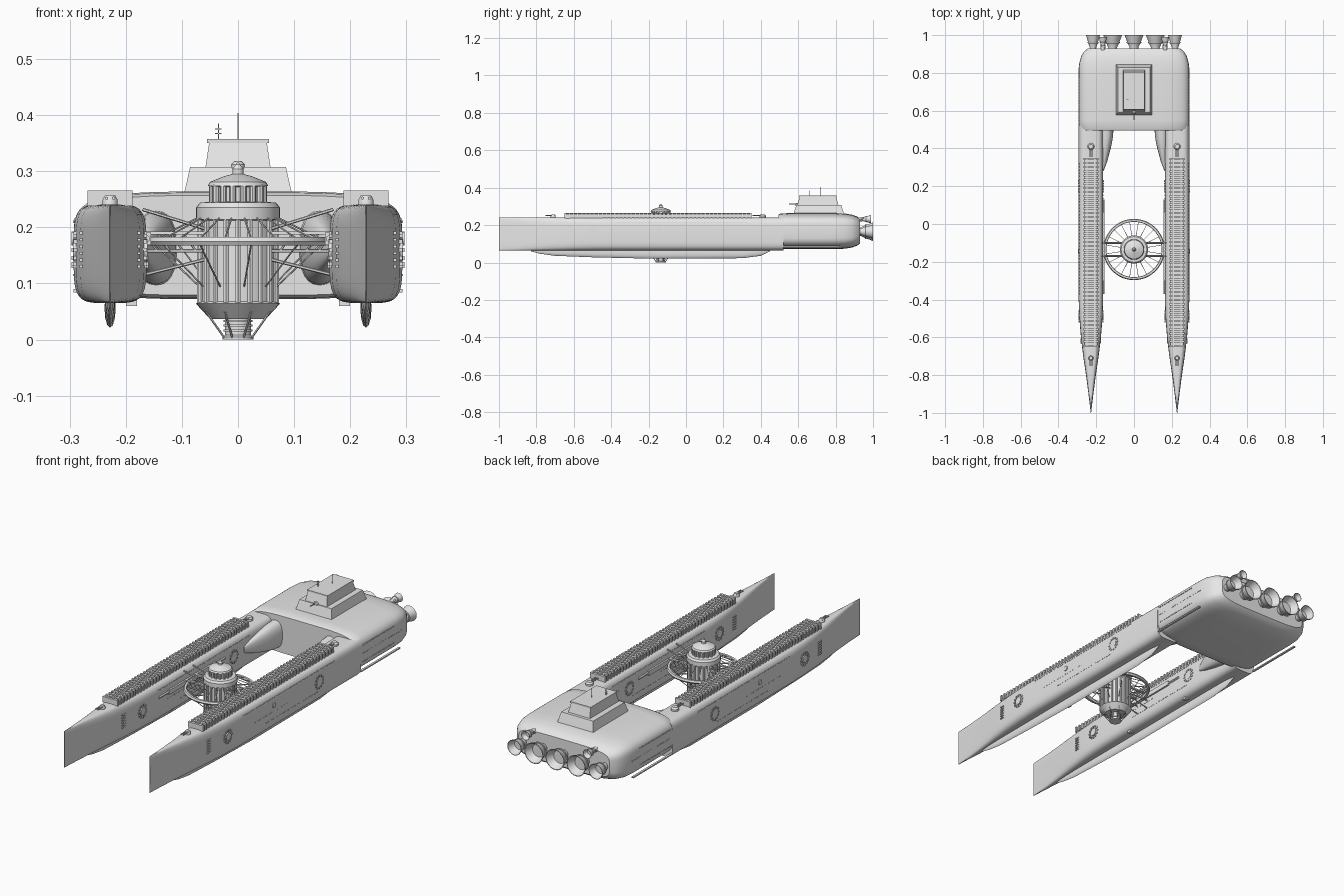
import bpy, bmesh, math
from mathutils import Vector, Matrix

cube = bpy.data.objects.get("Cube")
if cube:
    bpy.data.objects.remove(cube, do_unlink=True)

grey = bpy.data.materials.new("hull grey")
grey.use_nodes = True
grey.diffuse_color = (0.8, 0.8, 0.8, 1)
grey.node_tree.nodes["Principled BSDF"].inputs["Base Color"].default_value = grey.diffuse_color
parts = []
SIDES = (-1, 1)
HULL_X = 0.228
HUB_Y = -0.135


def finish(name, bm):
    bmesh.ops.recalc_face_normals(bm, faces=bm.faces)
    mesh = bpy.data.meshes.new(name)
    bm.to_mesh(mesh)
    bm.free()
    mesh.materials.append(grey)
    ob = bpy.data.objects.new(name, mesh)
    bpy.context.collection.objects.link(ob)
    parts.append(ob)
    return ob


def box(bm, centre, size, top=1.0):
    """Box by centre and size; top scales its upper face."""
    vs = bmesh.ops.create_cube(bm, size=1)["verts"]
    for v in vs:
        k = top if v.co.z > 0 else 1
        v.co = Vector(centre) + Vector((v.co.x * size[0] * k, v.co.y * size[1] * k, v.co.z * size[2]))


def rod(bm, a, b, r, r2=None, sides=6):
    a, b = Vector(a), Vector(b)
    d = b - a
    m = Matrix.Translation((a + b) / 2) @ d.to_track_quat('Z', 'Y').to_matrix().to_4x4()
    bmesh.ops.create_cone(bm, cap_ends=True, segments=sides, radius1=r,
                          radius2=r if r2 is None else r2, depth=d.length, matrix=m)


def loft(bm, rings):
    loops = [[bm.verts.new(p) for p in ring] for ring in rings]
    n = len(loops[0])
    for a, b in zip(loops, loops[1:]):
        for i in range(n):
            bm.faces.new((a[i], a[(i + 1) % n], b[(i + 1) % n], b[i]))
    bm.faces.new(loops[0])
    bm.faces.new(loops[-1])


def section(x, y, z, hw, hh, power, n=40):
    """Superellipse ring across the ship at station y."""
    pts = []
    for i in range(n):
        c, s = math.cos(math.tau * i / n), math.sin(math.tau * i / n)
        pts.append((x + hw * math.copysign(abs(c) ** (2 / power), c), y,
                    z + hh * math.copysign(abs(s) ** (2 / power), s)))
    return pts


def lathe(bm, profile, origin, axis='Z', n=24):
    """Turn (radius, height) pairs about a z or y axis."""
    rings = []
    for r, h in profile:
        ring = []
        for i in range(n):
            c, s = r * math.cos(math.tau * i / n), r * math.sin(math.tau * i / n)
            ring.append(Vector(origin) + Vector((c, s, h) if axis == 'Z' else (c, h, s)))
        rings.append(ring)
    loft(bm, rings)


# Twin hulls with knife bows, and the slim keels beneath them
HULL = [(-1, .001), (-.9, .013), (-.8, .026), (-.7, .041), (-.6, .053),
        (-.5, .061), (-.4, .065), (.52, .065)]
KEEL = [(-.83, .001, .06), (-.78, .006, .047), (-.7, .008, .036), (-.5, .009, .028),
        (-.2, .01, .021), (.3, .01, .023), (.4, .008, .036), (.45, .002, .06)]
for s, side in zip(SIDES, ("right", "left")):
    bm = bmesh.new()
    loft(bm, [section(s * HULL_X, y, .153, w, .088, 4.5) for y, w in HULL])
    finish(side + "_hull", bm)
    bm = bmesh.new()
    loft(bm, [section(s * HULL_X, y, (z + .09) / 2, w, (.09 - z) / 2, 2, 12) for y, w, z in KEEL])
    finish(side + "_keel", bm)

    # Slatted deck rail
    bm = bmesh.new()
    box(bm, (s * HULL_X, -.15, .243), (.07, .99, .03))
    for i in range(46):
        box(bm, (s * HULL_X, -.645 + i * .022, .252), (.08, .011, .028))
    for x in (-.02, .02):
        box(bm, (s * HULL_X + x, -.15, .262), (.006, .99, .007))
    finish(side + "_deck_rail", bm)

    # Twin-barrel turrets fore and aft
    bm = bmesh.new()
    for y, k in ((-.71, .75), (.41, 1)):
        lathe(bm, [(.018 * k, .235), (.018 * k, .249), (.012 * k, .257)], (s * HULL_X, y, 0), n=12)
        for x in (-.006, .006):
            rod(bm, (s * HULL_X + x, y + .01, .252), (s * HULL_X + x, y - .055 * k, .252), .003)
    finish(side + "_turrets", bm)

    # Side fittings: windows, port rings, vents
    bm = bmesh.new()
    for face in SIDES:
        x = s * HULL_X + face * .0645
        for z, start, count in ((.214, -.37, 42), (.15, -.3, 16), (.115, -.2, 24)):
            for i in range(count):
                box(bm, (x - face * .002 * (z > .2), start + i * .0168, z), (.003, .008, .004))
        for y in (-.49, .2):
            inset = .003 if y < 0 else 0
            for i in range(12):
                a = math.tau * i / 12
                box(bm, (x - face * inset, y + .029 * math.cos(a), .16 + .029 * math.sin(a)), (.008, .007, .007))
            rod(bm, (x - face * .008, y, .16), (x + face * .002, y, .16), .019, sides=16)
        for i in range(6):
            box(bm, (x - face * .014, -.62, .13 + i * .012), (.008, .026, .005))
        rod(bm, (x - face * .01, -.145, .18), (x + face * .004, -.145, .18), .012, sides=12)
    for y in (-.25, .15):
        box(bm, (s * .19, y, .066), (.02, .02, .012))
    finish(side + "_side_fittings", bm)

    # Fairing that blends the hull into the stern
    bm = bmesh.new()
    loft(bm, [section(s * (.165 - k * .02), y, .163, .004 + .034 * k, .015 + .053 * k, 2.4, 24)
              for y, k in ((.28, 0), (.33, .35), (.4, .7), (.46, .92), (.53, 1))])
    finish(side + "_fairing", bm)

# Stern block
bm = bmesh.new()
STERN = [(.495, .283, .089), (.505, .291, .094), (.55, .293, .096), (.8, .293, .096),
         (.85, .29, .094), (.89, .279, .087), (.915, .263, .078), (.93, .243, .066)]
loft(bm, [section(0, y, .168, w, h, 4.5, 64) for y, w, h in STERN])
finish("stern_block", bm)

bm = bmesh.new()
for s in SIDES:
    box(bm, (s * .288, .67, .087), (.01, .3, .006))
    for z, count in ((.21, 16), (.17, 20), (.13, 16)):
        for i in range(count):
            box(bm, (s * .2925, .54 + i * .015, z), (.003, .008, .004))
finish("stern_fittings", bm)

# Stepped bridge tower with its roof, gun and masts
bm = bmesh.new()
box(bm, (0, .71, .28), (.196, .275, .056), .87)
box(bm, (0, .705, .33), (.116, .22, .046), .88)
box(bm, (0, .705, .354), (.11, .2, .007))
finish("bridge_tower", bm)
bm = bmesh.new()
lathe(bm, [(.012, .305), (.012, .312), (.007, .317)], (0, .595, 0), n=12)
rod(bm, (0, .595, .313), (0, .55, .313), .003)
rod(bm, (-.035, .66, .355), (-.035, .66, .385), .0012)
for z in (.367, .375):
    box(bm, (-.035, .66, z), (.012, .002, .002))
rod(bm, (0, .72, .355), (0, .72, .404), .0008)
finish("bridge_fittings", bm)

# Engine bells: five in a row and two small ones above
def bell(bm, x, z, r, y0, y1):
    d = y1 - y0
    lathe(bm, [(.45 * r, y0 - .02), (.45 * r, y0 + .1 * d), (.65 * r, y0 + .4 * d), (r, y1),
               (.93 * r, y1), (.55 * r, y0 + .4 * d), (.2 * r, y0 + .2 * d)], (x, 0, z), 'Y')
    lathe(bm, [(.74 * r, y0 + .42 * d), (.8 * r, y0 + .45 * d), (.8 * r, y0 + .52 * d)], (x, 0, z), 'Y')

bm = bmesh.new()
for x, r in ((0, .05), (-.113, .05), (.113, .05), (-.217, .037), (.217, .037)):
    bell(bm, x, .165, r, .925, 1)
for s in SIDES:
    bell(bm, s * .165, .232, .022, .94, .99)
    rod(bm, (s * .165, .89, .225), (s * .165, .945, .232), .011, sides=12)
    for x in (.155, .175):
        rod(bm, (s * x, .9, .21), (s * x, .95, .24), .004)
finish("engine_bells", bm)

# Central hub: drum, crown and tapered foot
bm = bmesh.new()
lathe(bm, [(.028, 0), (.028, .005), (.023, .008), (.023, .037), (.05, .037), (.075, .064), (.068, .068),
           (.068, .212), (.075, .214), (.075, .235), (.068, .244), (.044, .246), (.044, .272),
           (.054, .274), (.05, .281), (.025, .291), (.01, .295), (.01, .304), (.004, .312)], (0, HUB_Y, 0), n=32)
for z in (.014, .023, .031):
    lathe(bm, [(.026, z), (.026, z + .004)], (0, HUB_Y, 0))
finish("hub_drum", bm)


def polar(r, a, z):
    return (r * math.cos(a), HUB_Y + r * math.sin(a), z)

# Ribs, crown posts, foot struts and spokes round the hub
bm = bmesh.new()
for i in range(20):
    a = math.tau * i / 20
    rod(bm, polar(.069, a, .066), polar(.069, a, .215), .005)
for i in range(16):
    a = math.tau * (i + .5) / 16
    rod(bm, polar(.047, a, .244), polar(.047, a, .276), .006, sides=8)
for i in range(8):
    a = math.tau * (i + .5) / 8
    rod(bm, polar(.026, a, .003), polar(.062, a, .05), .002)
finish("hub_ribs", bm)
bm = bmesh.new()
for i in range(20):
    a = math.tau * (i + .5) / 20
    rod(bm, polar(.07, a, .218), polar(.152, a, .178), .0016)
    if i % 2:
        rod(bm, polar(.07, a, .095), polar(.152, a, .172), .0016)
finish("ring_spokes", bm)

# Ring round the hub
bm = bmesh.new()
lathe(bm, [(.148, .168), (.158, .168), (.162, .175), (.158, .183), (.148, .183), (.146, .175), (.148, .168)],
      (0, HUB_Y, 0), n=48)
bmesh.ops.delete(bm, geom=[f for f in bm.faces if len(f.verts) > 4], context='FACES_ONLY')
bmesh.ops.remove_doubles(bm, verts=bm.verts, dist=1e-5)
finish("hub_ring", bm)

# Trusses that carry the hub between the hulls
bm = bmesh.new()
for s in SIDES:
    for dy in (-.035, .035):
        y = HUB_Y + dy
        for z0, z1 in ((.195, .232), (.145, .115), (.19, .19), (.158, .158)):
            rod(bm, (s * .05, y, z0), (s * .17, y, z1), .003)
        box(bm, (s * .115, y, .19), (.11, .012, .006))
        for k in range(4):
            x = .075 + k * .023
            rod(bm, (s * x, y, .158), (s * (x + .023), y, .19), .002)
    box(bm, (s * .161, -.12, .18), (.012, .36, .022))
    for y in (-.33, .09):
        rod(bm, (s * .162, y - .04, .18), (s * .162, y + .04, .18), .006)
finish("hub_trusses", bm)

# Smooth the rounded surfaces, keeping hard edges
for ob in bpy.context.selected_objects:
    ob.select_set(False)
for ob in parts:
    ob.select_set(True)
bpy.context.view_layer.objects.active = parts[0]
bpy.ops.object.shade_smooth_by_angle(angle=math.radians(35))
